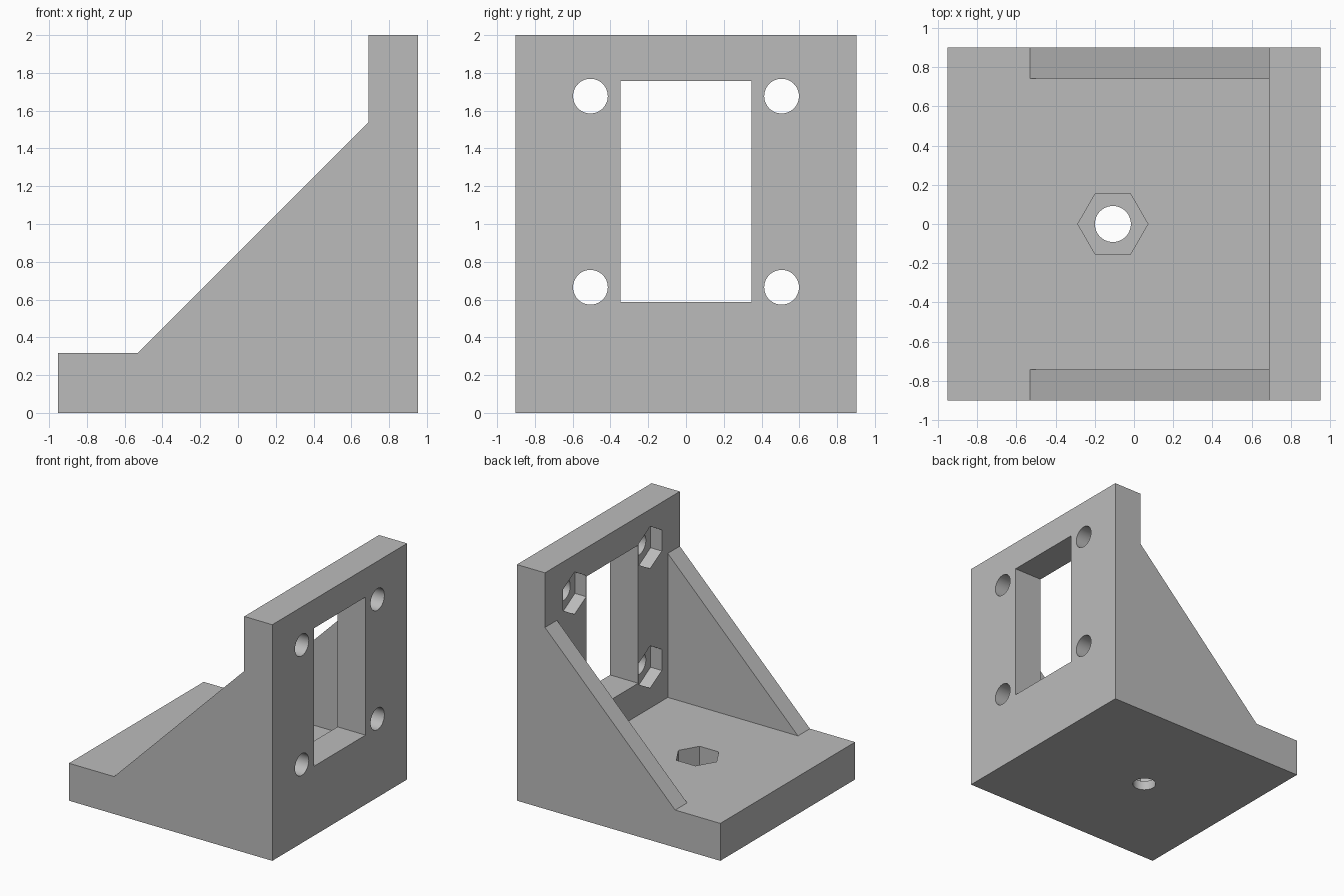
import bpy
import bmesh
from math import cos, sin, pi
from mathutils import Vector

old = bpy.data.objects.get("Cube")
if old:
    bpy.data.objects.remove(old, do_unlink=True)

grey = bpy.data.materials.new("plain grey")
grey.use_nodes = True
colour = (0.5, 0.5, 0.5, 1)
grey.diffuse_color = colour
grey.node_tree.nodes["Principled BSDF"].inputs["Base Color"].default_value = colour

# Main dimensions
HALF_X, HALF_Y, HEIGHT = 0.953, 0.902, 2.0
BASE_TOP, WALL_X = 0.317, 0.69
RIB_START, RIB_TOP, RIB_INNER = -0.53, 1.537, 0.742
HOLE_R, NUT_R = 0.092, 0.179


def prism(name, outline, direction):
    """Extrude a closed outline of 3D points along a direction."""
    bm = bmesh.new()
    face = bm.faces.new([bm.verts.new(p) for p in outline])
    made = bmesh.ops.extrude_face_region(bm, geom=[face])["geom"]
    bmesh.ops.translate(bm, vec=Vector(direction),
                        verts=[v for v in made if isinstance(v, bmesh.types.BMVert)])
    bmesh.ops.recalc_face_normals(bm, faces=bm.faces)
    mesh = bpy.data.meshes.new(name)
    bm.to_mesh(mesh)
    bm.free()
    mesh.materials.append(grey)
    obj = bpy.data.objects.new(name, mesh)
    bpy.context.collection.objects.link(obj)
    return obj


def side_prism(name, profile, half_width):
    return prism(name, [(x, -half_width, z) for x, z in profile],
                 (0, 2 * half_width, 0))


def ring(radius, sides):
    return [(radius * cos(2 * pi * i / sides), radius * sin(2 * pi * i / sides))
            for i in range(sides)]


def wall_cutter(name, radius, sides, y, z, start, end):
    # First corner points straight up
    return prism(name, [(start, y + b, z + a) for a, b in ring(radius, sides)],
                 (end - start, 0, 0))


def base_cutter(name, radius, sides, x, start, end):
    return prism(name, [(x + a, b, start) for a, b in ring(radius, sides)],
                 (0, 0, end - start))


# Solid side profile: base, sloping gusset and upright wall
bracket = side_prism("angle_bracket", [
    (-HALF_X, 0), (HALF_X, 0), (HALF_X, HEIGHT), (WALL_X, HEIGHT),
    (WALL_X, RIB_TOP), (RIB_START, BASE_TOP), (-HALF_X, BASE_TOP)], HALF_Y)

# Hollow between the two side ribs
cutters = [side_prism("rib_gap_cutter", [
    (RIB_START, BASE_TOP), (WALL_X, BASE_TOP), (WALL_X, RIB_TOP), (-0.2, 1.3)],
    RIB_INNER)]

# Rectangular window in the wall
cutters.append(prism("window_cutter", [
    (0.5, y, z) for y, z in ((-0.346, 0.588), (0.346, 0.588),
                             (0.346, 1.757), (-0.346, 1.757))], (1, 0, 0)))

# Four bolt holes with nut pockets on the inner side of the wall
for y in (-0.506, 0.506):
    for z in (0.665, 1.677):
        cutters.append(wall_cutter("bolt_hole_cutter", HOLE_R, 48, y, z, 0.55, 1.1))
        cutters.append(wall_cutter("nut_pocket_cutter", NUT_R, 6, y, z,
                                   WALL_X - 0.04, WALL_X + 0.105))

# Bolt hole and deep nut pocket in the base
cutters.append(base_cutter("base_hole_cutter", HOLE_R, 48, -0.108, -0.1, 0.5))
cutters.append(base_cutter("base_nut_cutter", NUT_R, 6, -0.108, 0.08, 0.4))

bpy.ops.object.select_all(action='DESELECT')
bpy.context.view_layer.objects.active = bracket
bracket.select_set(True)
for cutter in cutters:
    cutter.hide_render = True
    cut = bracket.modifiers.new("cut", 'BOOLEAN')
    cut.operation = 'DIFFERENCE'
    cut.solver = 'EXACT'
    cut.object = cutter
    bpy.ops.object.modifier_apply(modifier=cut.name)
    bpy.data.objects.remove(cutter, do_unlink=True)

# Smooth hole walls, crisp corners
bpy.ops.object.shade_smooth_by_angle(angle=pi / 6)
